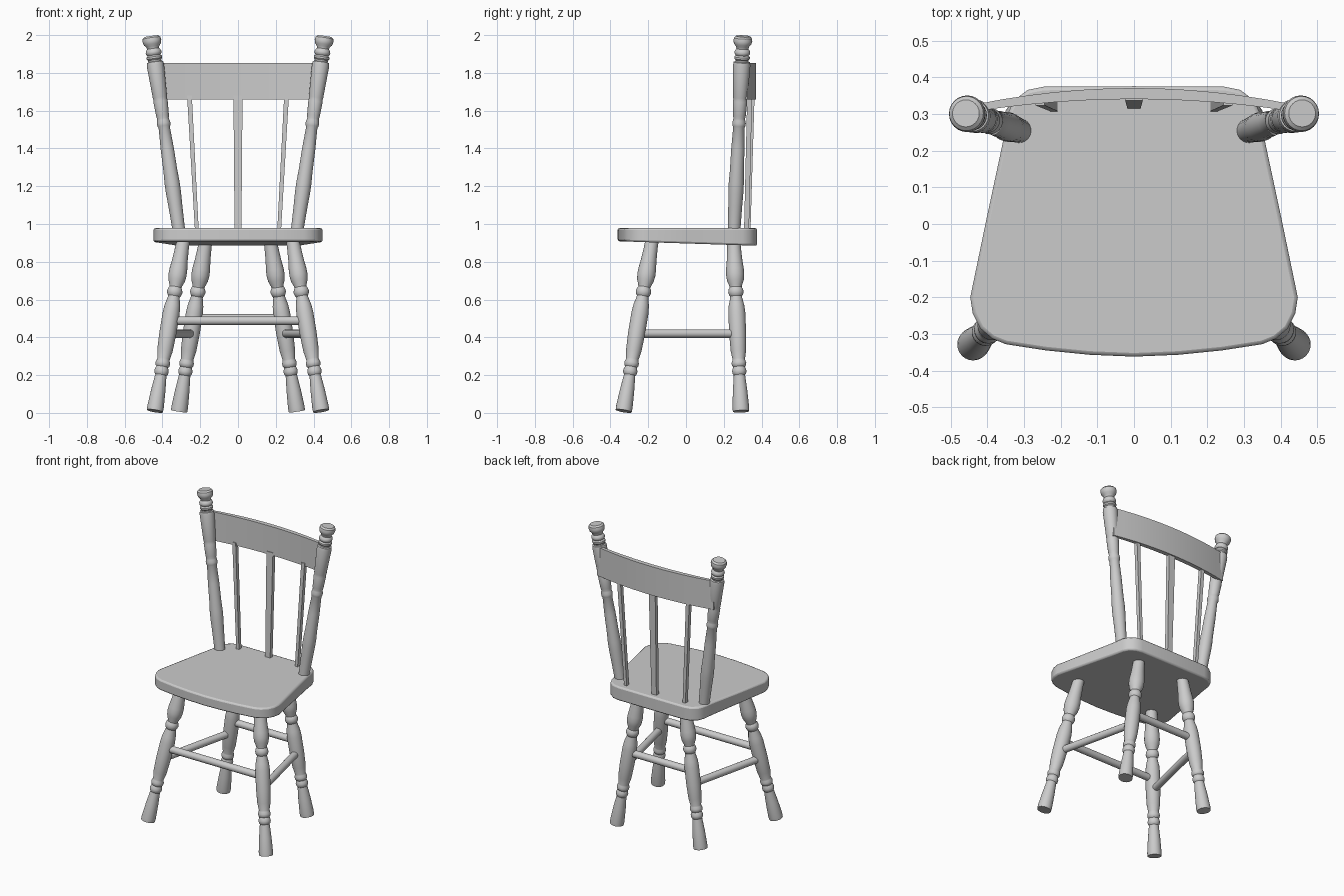
import bpy, bmesh, math
from mathutils import Vector

if "Cube" in bpy.data.objects:
    bpy.data.objects.remove(bpy.data.objects["Cube"])


def finish(name, bm, bevel=0.0):
    bmesh.ops.recalc_face_normals(bm, faces=bm.faces)
    me = bpy.data.meshes.new(name)
    bm.to_mesh(me)
    bm.free()
    ob = bpy.data.objects.new(name, me)
    bpy.context.collection.objects.link(ob)
    if bevel:
        m = ob.modifiers.new("bevel", 'BEVEL')
        m.width, m.segments = bevel, 2
        m.limit_method, m.angle_limit = 'ANGLE', math.radians(50)
    bpy.ops.object.select_all(action='DESELECT')
    ob.select_set(True)
    bpy.context.view_layer.objects.active = ob
    bpy.ops.object.shade_smooth_by_angle(angle=math.radians(35))
    return ob


def bridge(bm, rings):
    n = len(rings[0])
    for a, b in zip(rings, rings[1:]):
        for i in range(n):
            j = (i + 1) % n
            bm.faces.new((a[i], a[j], b[j], b[i]))
    bm.faces.new(rings[0])
    bm.faces.new(rings[-1])


def turned(name, p0, p1, profile, segs=24):
    """Turned spindle on the line p0-p1; profile is (height z, radius)."""
    p0, p1 = Vector(p0), Vector(p1)
    axis = p1 - p0
    q = Vector((0, 0, 1)).rotation_difference(axis.normalized())
    bm = bmesh.new()
    rings = []
    for z, r in profile:
        c = p0 + axis * ((z - p0.z) / axis.z)
        rings.append([bm.verts.new(c + q @ Vector((r * math.cos(2 * math.pi * i / segs),
                                                   r * math.sin(2 * math.pi * i / segs), 0)))
                      for i in range(segs)])
    bridge(bm, rings)
    return finish(name, bm)


def rod(name, p0, p1, r, segs=16):
    p0, p1 = Vector(p0), Vector(p1)
    q = Vector((0, 0, 1)).rotation_difference((p1 - p0).normalized())
    bm = bmesh.new()
    bridge(bm, [[bm.verts.new(c + q @ Vector((r * math.cos(2 * math.pi * i / segs),
                                              r * math.sin(2 * math.pi * i / segs), 0)))
                 for i in range(segs)] for c in (p0, p1)])
    return finish(name, bm)


def slat(name, bottom, top, w0, w1, depth):
    bm = bmesh.new()
    rings = []
    for (x, y, z), w in ((bottom, w0), (top, w1)):
        rings.append([bm.verts.new((x + sx * w / 2, y + sy * depth / 2, z))
                      for sx, sy in ((-1, -1), (1, -1), (1, 1), (-1, 1))])
    bridge(bm, rings)
    return finish(name, bm)


# Seat: mirrored half outline, underside dropping slightly to the back
half = [(0, -.362), (.12, -.357), (.24, -.345), (.35, -.328), (.387, -.313), (.42, -.285),
        (.44, -.245), (.447, -.2), (.403, .012), (.358, .223), (.345, .30), (.328, .337),
        (.29, .366), (.245, .375), (0, .376)]
outline = half + [(-x, y) for x, y in reversed(half[1:-1])]
bm = bmesh.new()
bridge(bm, [[bm.verts.new((x, y, .897 - .012 * y / .37)) for x, y in outline],
            [bm.verts.new((x, y, .978)) for x, y in outline]])
finish("seat", bm, bevel=.01)

# Turned legs and back posts
LEG = [(.0, .043), (.03, .044), (.12, .038), (.20, .030), (.208, .036), (.222, .038),
       (.236, .034), (.243, .031), (.25, .037), (.265, .039), (.278, .034), (.285, .033),
       (.33, .041), (.42, .045), (.53, .045), (.57, .041), (.608, .032), (.617, .031),
       (.625, .037), (.64, .041), (.655, .038), (.665, .032), (.675, .034), (.70, .044),
       (.73, .048), (.76, .047), (.81, .041), (.88, .036), (.93, .035)]
POST = [(.93, .033), (1.0, .034), (1.1, .037), (1.17, .040), (1.22, .040), (1.28, .037),
        (1.40, .035), (1.51, .030), (1.52, .034), (1.535, .036), (1.55, .032), (1.56, .031),
        (1.575, .034), (1.65, .038), (1.66, .036), (1.67, .038), (1.84, .046), (1.857, .043),
        (1.86, .035), (1.868, .035), (1.875, .041), (1.885, .041), (1.893, .034), (1.90, .040),
        (1.91, .042), (1.92, .038), (1.928, .032), (1.94, .035), (1.952, .046), (1.97, .050),
        (1.985, .047), (1.994, .037)]
FRONT = (Vector((.44, -.33, .01)), Vector((.287, -.177, .93)))
BACK = (Vector((.312, .291, .008)), Vector((.168, .252, .93)))
UP = (Vector((.308, .253, .93)), Vector((.459, .302, 1.994)))


def flip(p, s):
    return Vector((p[0] * s, p[1], p[2]))


def at(line, z):
    a, b = line
    return a.lerp(b, (z - a.z) / (b.z - a.z))


for s, side in ((1, "right"), (-1, "left")):
    for name, line, prof in (("front_leg", FRONT, LEG), ("back_leg", BACK, LEG), ("back_post", UP, POST)):
        prof = [(max(z, line[0].z), r) for z, r in prof]
        turned(f"{name}_{side}", flip(line[0], s), flip(line[1], s), prof)
    rod(f"side_stretcher_{side}", flip(at(FRONT, .42), s), flip(at(BACK, .42), s), .023)
    # Outer back slats
    slat(f"back_slat_{side}", (s * .217, .32, .95), (s * .257, .337, 1.68), .02, .025, .026)

# Cross stretchers and centre slat
for name, line, z in (("front_stretcher", FRONT, .488), ("back_stretcher", BACK, .50)):
    rod(name, flip(at(line, z), -1), at(line, z), .023)
slat("back_slat_middle", (0, .328, .95), (0, .35, 1.68), .036, .048, .026)

# Curved top rail
bm = bmesh.new()
rings = []
for i in range(13):
    x = -.435 + .87 * i / 12
    k = (x / .435) ** 2
    yf, yb = .341 - .034 * k, .371 - .045 * k
    rings.append([bm.verts.new(v) for v in ((x, yf, 1.66), (x, yb, 1.66), (x, yb, 1.853), (x, yf, 1.853))])
bridge(bm, rings)
finish("top_rail", bm)
